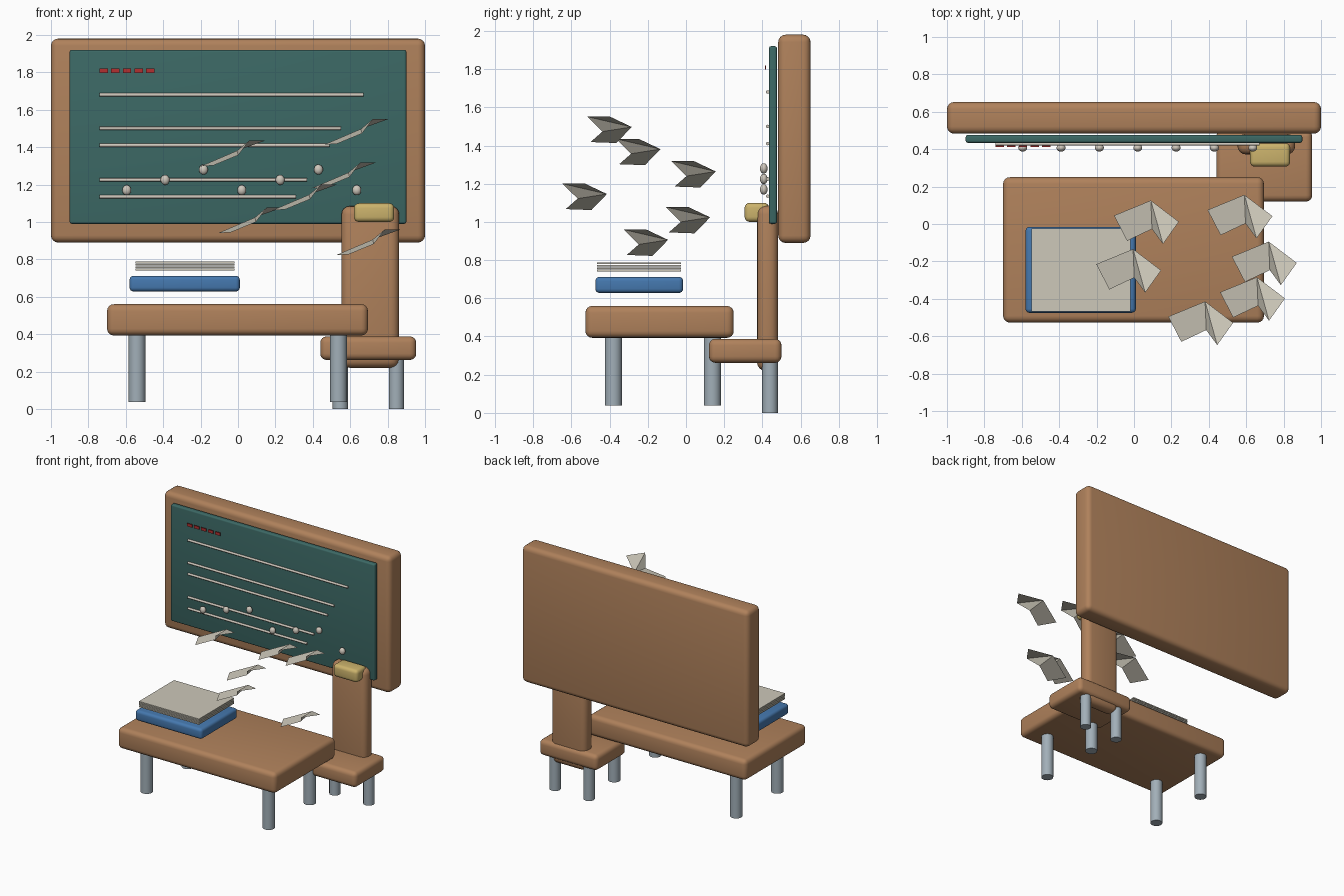
import bpy, bmesh
from math import radians
from mathutils import Matrix, Vector

cube = bpy.data.objects.get("Cube")
if cube:
    bpy.data.objects.remove(cube)


def material(name, r, g, b):
    m = bpy.data.materials.new(name)
    m.use_nodes = True
    m.diffuse_color = (r, g, b, 1)
    bsdf = next(n for n in m.node_tree.nodes if n.type == "BSDF_PRINCIPLED")
    bsdf.inputs["Base Color"].default_value = (r, g, b, 1)
    bsdf.inputs["Roughness"].default_value = 0.6
    return m


WOOD = material("warm wood", 0.43, 0.22, 0.105)
GREEN = material("board green", 0.045, 0.14, 0.13)
CHALK = material("chalk", 0.62, 0.57, 0.5)
RED = material("red chalk", 0.45, 0.03, 0.03)
METAL = material("pale metal", 0.36, 0.43, 0.48)
BLUE = material("book blue", 0.06, 0.19, 0.43)
PAPER = material("paper", 0.61, 0.58, 0.49)
YELLOW = material("soft yellow", 0.6, 0.45, 0.15)


def finish(name, bm, mat, smooth=True):
    mesh = bpy.data.meshes.new(name)
    bm.to_mesh(mesh)
    bm.free()
    mesh.materials.append(mat)
    ob = bpy.data.objects.new(name, mesh)
    bpy.context.collection.objects.link(ob)
    if smooth:
        bpy.ops.object.select_all(action="DESELECT")
        ob.select_set(True)
        bpy.context.view_layer.objects.active = ob
        bpy.ops.object.shade_smooth_by_angle(angle=radians(35))
    return ob


def box(name, x, y, z, mat, bevel=0.0):
    """Rounded box from (min, max) ranges."""
    bm = bmesh.new()
    bmesh.ops.create_cube(bm, size=1)
    size = Vector([r[1] - r[0] for r in (x, y, z)])
    mid = Vector([(r[0] + r[1]) / 2 for r in (x, y, z)])
    bmesh.ops.transform(bm, verts=bm.verts,
                        matrix=Matrix.Translation(mid) @ Matrix.Diagonal(size).to_4x4())
    if bevel:
        bmesh.ops.bevel(bm, geom=bm.edges[:], offset=bevel, segments=4,
                        profile=0.5, affect="EDGES")
    return finish(name, bm, mat)


def rod(name, start, end, radius, mat, sides=24):
    """Cylinder between two points."""
    a, b = Vector(start), Vector(end)
    turn = (b - a).to_track_quat("Z", "Y").to_matrix().to_4x4()
    bm = bmesh.new()
    bmesh.ops.create_cone(bm, cap_ends=True, segments=sides, radius1=radius,
                          radius2=radius, depth=(b - a).length,
                          matrix=Matrix.Translation((a + b) / 2) @ turn)
    return finish(name, bm, mat)


# Blackboard
box("board_frame", (-1, 1), (0.483, 0.652), (0.89, 1.98), WOOD, 0.038)
box("board_surface", (-0.9, 0.9), (0.434, 0.476), (0.99, 1.92), GREEN, 0.012)

# Chalk lines
for i, (z, end) in enumerate([(1.68, 0.67), (1.5, 0.55), (1.41, 0.49),
                              (1.225, 0.37), (1.135, 0.31)]):
    rod(f"chalk_line_{i + 1}", (-0.74, 0.428, z), (end, 0.428, z), 0.009, CHALK, 12)

# Chalk dots in a repeating rise
for i in range(7):
    bm = bmesh.new()
    place = Matrix.Translation((-0.595 + 0.205 * i, 0.407, 1.17 + 0.055 * (i % 3)))
    bmesh.ops.create_uvsphere(bm, u_segments=20, v_segments=12, radius=1,
                              matrix=place @ Matrix.Diagonal((0.024, 0.02, 0.027, 1)))
    finish(f"chalk_dot_{i + 1}", bm, CHALK)

# Red chalk dashes
for i in range(5):
    x = -0.74 + 0.062 * i
    box(f"red_dash_{i + 1}", (x, x + 0.045), (0.413, 0.419), (1.797, 1.82), RED)

# Desk
box("desk_top", (-0.7, 0.695), (-0.527, 0.25), (0.393, 0.56), WOOD, 0.036)
for side, x in (("right", -0.54), ("left", 0.537)):
    for end, y in (("front", -0.38), ("back", 0.138)):
        rod(f"desk_leg_{end}_{side}", (x, y, 0.038), (x, y, 0.42), 0.045, METAL)

# Chair
box("chair_seat", (0.44, 0.953), (0.12, 0.5), (0.262, 0.388), WOOD, 0.034)
box("chair_back", (0.553, 0.862), (0.372, 0.482), (0.22, 1.085), WOOD, 0.045)
box("chair_pillow", (0.62, 0.835), (0.307, 0.434), (1.0, 1.1), YELLOW, 0.026)
for side, x in (("right", 0.547), ("left", 0.847)):
    rod(f"chair_leg_{side}", (x, 0.44, 0), (x, 0.44, 0.3), 0.041, METAL)

# Book with loose sheets above it
box("book", (-0.58, 0.01), (-0.475, -0.015), (0.628, 0.712), BLUE, 0.022)
for i in range(4):
    z = 0.741 + 0.0125 * i
    box(f"sheet_{i + 1}", (-0.547, -0.018), (-0.467, -0.025), (z, z + 0.009), PAPER)

# Flying folded papers
FOLD = [(-0.107, 0.045, 0.94), (0.09, 0.126, 1.024), (0.24, 0.012, 1.078),
        (0.155, -0.107, 1.078), (0.096, -0.027, 1.0), (-0.037, -0.09, 0.945)]
FLIGHT = [(0, 0, 0), (0.5, 0.03, 0.24), (-0.095, -0.26, 0.357),
          (0.63, -0.22, -0.118), (0.567, -0.41, 0.473), (0.29, -0.54, 0.122)]
for i, offset in enumerate(FLIGHT):
    bm = bmesh.new()
    v = [bm.verts.new(Vector(p) + Vector(offset)) for p in FOLD]
    for loop in ((0, 5, 4, 1), (1, 3, 2), (1, 4, 3)):
        bm.faces.new([v[k] for k in loop])
    finish(f"flying_paper_{i + 1}", bm, PAPER, smooth=False)
